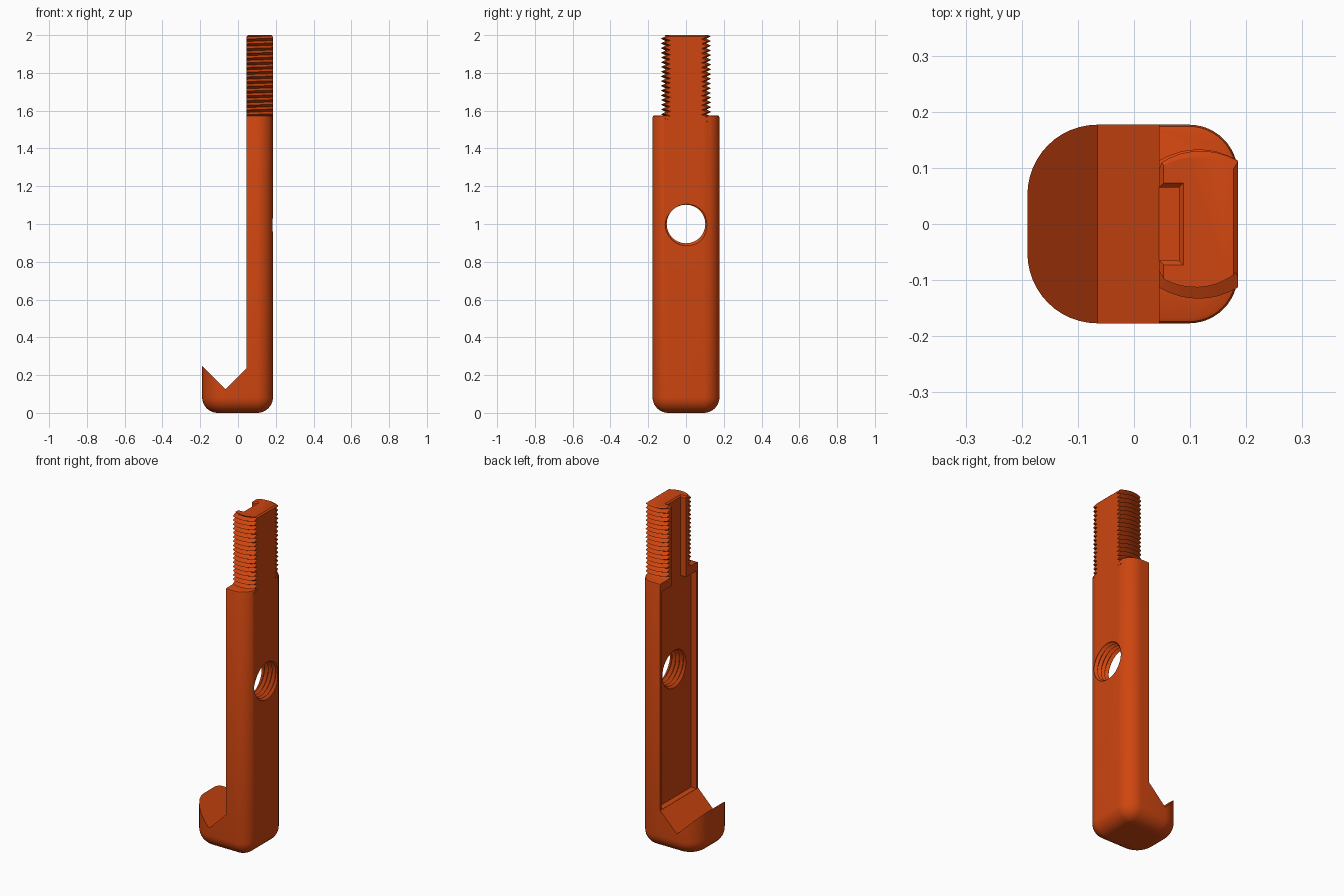
import bpy, bmesh, math
from mathutils import Matrix

cube = bpy.data.objects.get("Cube")
if cube:
    bpy.data.objects.remove(cube, do_unlink=True)

orange = bpy.data.materials.new("burnt orange")
orange.use_nodes = True
orange.diffuse_color = (0.62, 0.06, 0.005, 1)
orange.node_tree.nodes["Principled BSDF"].inputs["Base Color"].default_value = orange.diffuse_color

INNER, OUTER, TIP = 0.045, 0.185, -0.19   # shank faces and hook tip in x
HALF = 0.177                              # half width in y
SHOULDER, TOP = 1.575, 2.0
AXIS = (INNER + OUTER) / 2


def finish(name, bm):
    bmesh.ops.recalc_face_normals(bm, faces=bm.faces)
    mesh = bpy.data.meshes.new(name)
    bm.to_mesh(mesh)
    bm.free()
    mesh.materials.append(orange)
    obj = bpy.data.objects.new(name, mesh)
    bpy.context.collection.objects.link(obj)
    return obj


def loft(name, rings):
    """Solid through closed rings with equal point counts."""
    bm = bmesh.new()
    loops = [[bm.verts.new(p) for p in ring] for ring in rings]
    n = len(loops[0])
    for a, b in zip(loops, loops[1:]):
        for i in range(n):
            j = (i + 1) % n
            bm.faces.new((a[i], a[j], b[j], b[i]))
    bm.faces.new(loops[0][::-1])
    bm.faces.new(loops[-1])
    return finish(name, bm)


def side_prism(name, profile, half):
    """Extrude an x-z profile along y."""
    return loft(name, [[(x, y, z) for x, z in profile] for y in (-half, half)])


def rect(x0, x1, half, z):
    return [(x0, -half, z), (x1, -half, z), (x1, half, z), (x0, half, z)]


def screw(name, root, crest, pitch, start, end, limit=None):
    """Helical thread solid around z; limit chamfers the end."""
    bm = bmesh.new()
    n, rows = 48, int((end - start) / pitch) * 2
    grid = []
    for k in range(rows + 3):
        row = []
        for j in range(n):
            z = start + pitch * (k / 2 + j / n)
            r = crest if k % 2 else root
            if limit:
                r = max(0.05, min(r, limit - z))
            a = math.tau * j / n
            row.append(bm.verts.new((r * math.cos(a), r * math.sin(a), z)))
        grid.append(row)
    for k in range(rows):
        for j in range(n):
            if j < n - 1:
                bm.faces.new((grid[k][j], grid[k][j + 1], grid[k + 1][j + 1], grid[k + 1][j]))
            else:
                bm.faces.new((grid[k][j], grid[k + 2][0], grid[k + 3][0] if k + 3 < len(grid) else grid[k + 2][0], grid[k + 1][j]))
    bmesh.ops.delete(bm, geom=[v for v in bm.verts if not v.link_faces], context='VERTS')
    # cone caps from the axis
    rims = [e for e in bm.edges if e.is_boundary]
    middle = (start + end) / 2
    for low in (True, False):
        tip = bm.verts.new((0, 0, start - pitch if low else end + 3 * pitch))
        for e in rims:
            if (e.verts[0].co.z < middle) == low:
                bm.faces.new((e.verts[0], e.verts[1], tip))
    return finish(name, bm)


def combine(target, other, operation):
    mod = target.modifiers.new(operation.lower(), 'BOOLEAN')
    mod.operation = operation
    mod.solver = 'EXACT'
    mod.object = other
    bpy.context.view_layer.objects.active = target
    bpy.ops.object.modifier_apply(modifier=mod.name)
    bpy.data.objects.remove(other, do_unlink=True)


def outline(z, inset):
    """Plan outline: tighter corners at the back of the shank, wider at the hook."""
    pts = []
    corners = ((OUTER, 1, 1, 0.087), (TIP, -1, 1, 0.125), (TIP, -1, -1, 0.125), (OUTER, 1, -1, 0.087))
    for quarter, (x, sx, sy, r) in enumerate(corners):
        for i in range(13):
            a = math.pi / 2 * (quarter + i / 12)
            pts.append((x - sx * r + (r - inset) * math.cos(a),
                        sy * (HALF - r) + (r - inset) * math.sin(a), z))
    return pts


# Main body with rounded foot
FOOT = 0.083
rings = []
for i in range(11):
    a = math.pi / 2 * i / 10
    rings.append(outline(FOOT * (1 - math.sin(a)), FOOT * (1 - math.cos(a))))
rings.reverse()
rings += [outline(SHOULDER - 0.01, 0), outline(SHOULDER - 0.003, 0.003), outline(SHOULDER, 0.01)]
body = loft("hook_bolt", rings)

# Open space above the V-shaped hook
space = side_prism("hook_space", [(INNER, 1.8), (INNER, 0.235), (-0.065, 0.125),
                                  (TIP, 0.25), (-0.3, 0.36), (-0.3, 1.8)], 0.3)
combine(body, space, 'DIFFERENCE')

# Flat-sided threaded end
thread = screw("threaded_end", 0.108, 0.133, 0.025, 1.45, 2.05, TOP + 0.124)
thread.data.transform(Matrix.Translation((AXIS, 0, 0)))
c = 0.008
flats = side_prism("thread_flats", [(INNER, 1.54), (OUTER, 1.54), (OUTER, TOP - c),
                                    (OUTER - c, TOP), (INNER + c, TOP), (INNER, TOP - c)], 0.3)
combine(thread, flats, 'INTERSECT')
combine(body, thread, 'UNION')

# Long recess in the inner face, and the slot that carries it through the thread
recess = loft("recess", [rect(-0.1, 0.08, 0.163, z) for z in (0.236, 1.525)])
combine(body, recess, 'DIFFERENCE')
slot = loft("slot", [rect(-0.1, 0.08, 0.065, 1.4), rect(-0.1, 0.08, 0.065, TOP - c),
                     rect(-0.1, 0.1, 0.085, TOP + 0.012)])
combine(body, slot, 'DIFFERENCE')

# Threaded cross hole
hole = screw("cross_hole", 0.102, 0.118, 0.025, -0.12, 0.18)
hole.data.transform(Matrix.Translation((AXIS, 0, 1)) @ Matrix.Rotation(math.pi / 2, 4, 'Y'))
combine(body, hole, 'DIFFERENCE')

bpy.ops.object.select_all(action='DESELECT')
body.select_set(True)
bpy.context.view_layer.objects.active = body
bpy.ops.object.shade_smooth_by_angle(angle=math.radians(30))
